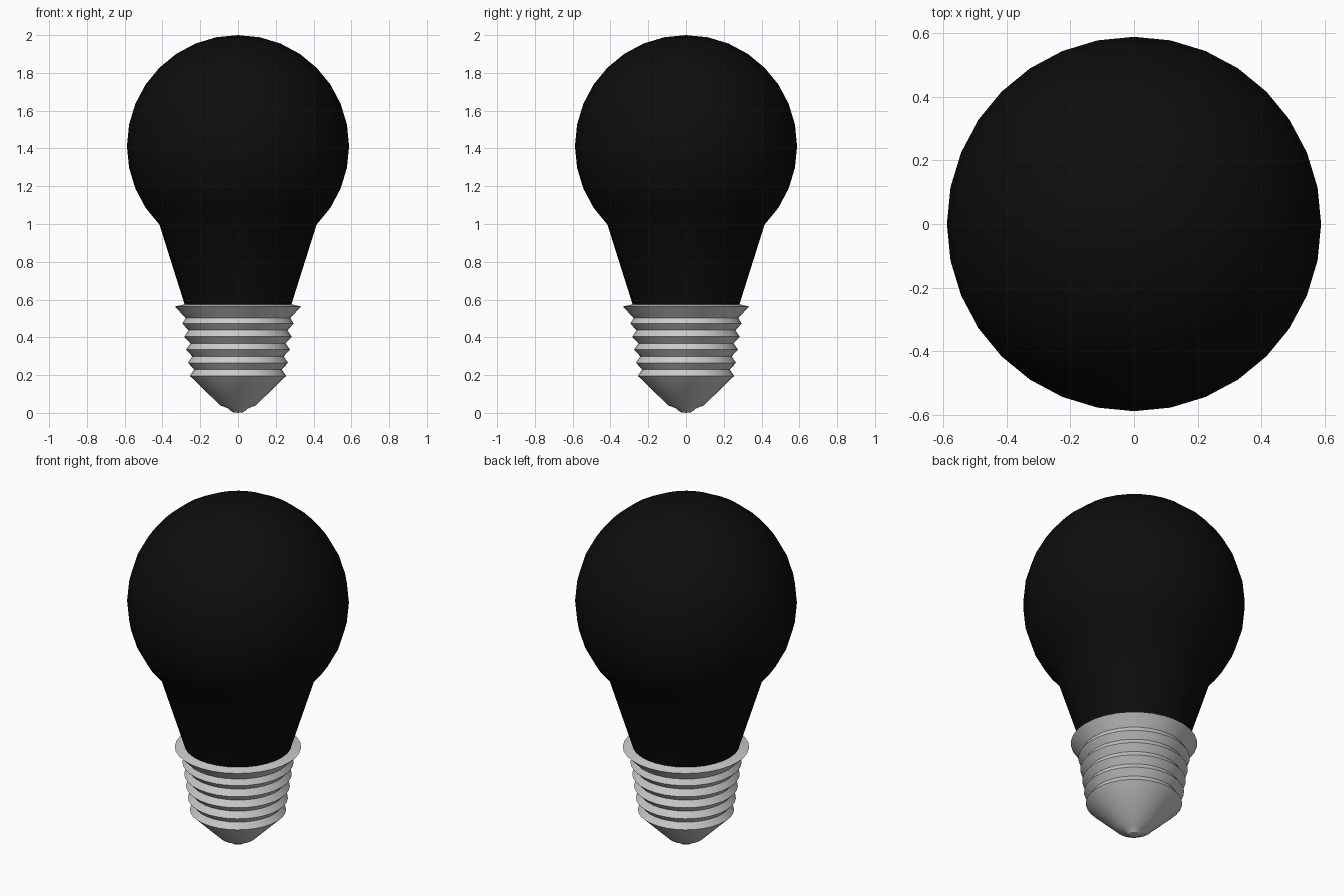
import bpy, bmesh, math

if "Cube" in bpy.data.objects:
    bpy.data.objects.remove(bpy.data.objects["Cube"])

SEGMENTS = 32


def lathe(name, profile, color=None):
    """Spin an (r, z) profile, listed bottom to top, around the z axis."""
    bm = bmesh.new()
    rings = []
    for r, z in profile:
        if r < 1e-6:
            rings.append([bm.verts.new((0, 0, z))])
        else:
            rings.append([bm.verts.new((r * math.cos(a), r * math.sin(a), z))
                          for a in (2 * math.pi * i / SEGMENTS for i in range(SEGMENTS))])
    for low, high in zip(rings, rings[1:]):
        for i in range(SEGMENTS):
            j = (i + 1) % SEGMENTS
            if len(low) == 1:
                bm.faces.new((low[0], high[j], high[i]))
            elif len(high) == 1:
                bm.faces.new((low[i], low[j], high[0]))
            else:
                bm.faces.new((low[i], low[j], high[j], high[i]))
    mesh = bpy.data.meshes.new(name)
    bm.to_mesh(mesh)
    bm.free()
    obj = bpy.data.objects.new(name, mesh)
    bpy.context.collection.objects.link(obj)
    if color:
        mat = bpy.data.materials.new(name + "_material")
        mat.diffuse_color = color
        mat.use_nodes = True
        mat.node_tree.nodes["Principled BSDF"].inputs["Base Color"].default_value = mat.diffuse_color
        mesh.materials.append(mat)
    bpy.ops.object.select_all(action='DESELECT')
    obj.select_set(True)
    bpy.context.view_layer.objects.active = obj
    bpy.ops.object.shade_smooth_by_angle(angle=math.radians(30))
    return obj


# Glass bulb: tapered neck, then a sphere from 45 degrees below its equator
R, CENTRE = 0.588, 1.412
globe = []
for k in range(13):
    a = math.radians(-45 + 11.25 * k)
    globe.append((R * math.cos(a) if k < 12 else 0, CENTRE + R * math.sin(a)))
lathe("glass_bulb", [(0.283, 0.575)] + globe, (0.004, 0.004, 0.004, 1))

# Screw base: contact tip, cone, five thread ridges, flared rim
base = [(0, 0), (0.03, 0.004), (0.055, 0.025), (0.095, 0.04)]
for k in range(5):
    z = 0.196 + 0.0692 * k
    base += [(0.255 + 0.01 * k, z), (0.232 + 0.01 * k, z + 0.034)]
base[-1] = (0.277, 0.503)
base += [(0.335, 0.563), (0.283, 0.575)]
lathe("screw_base", base)
